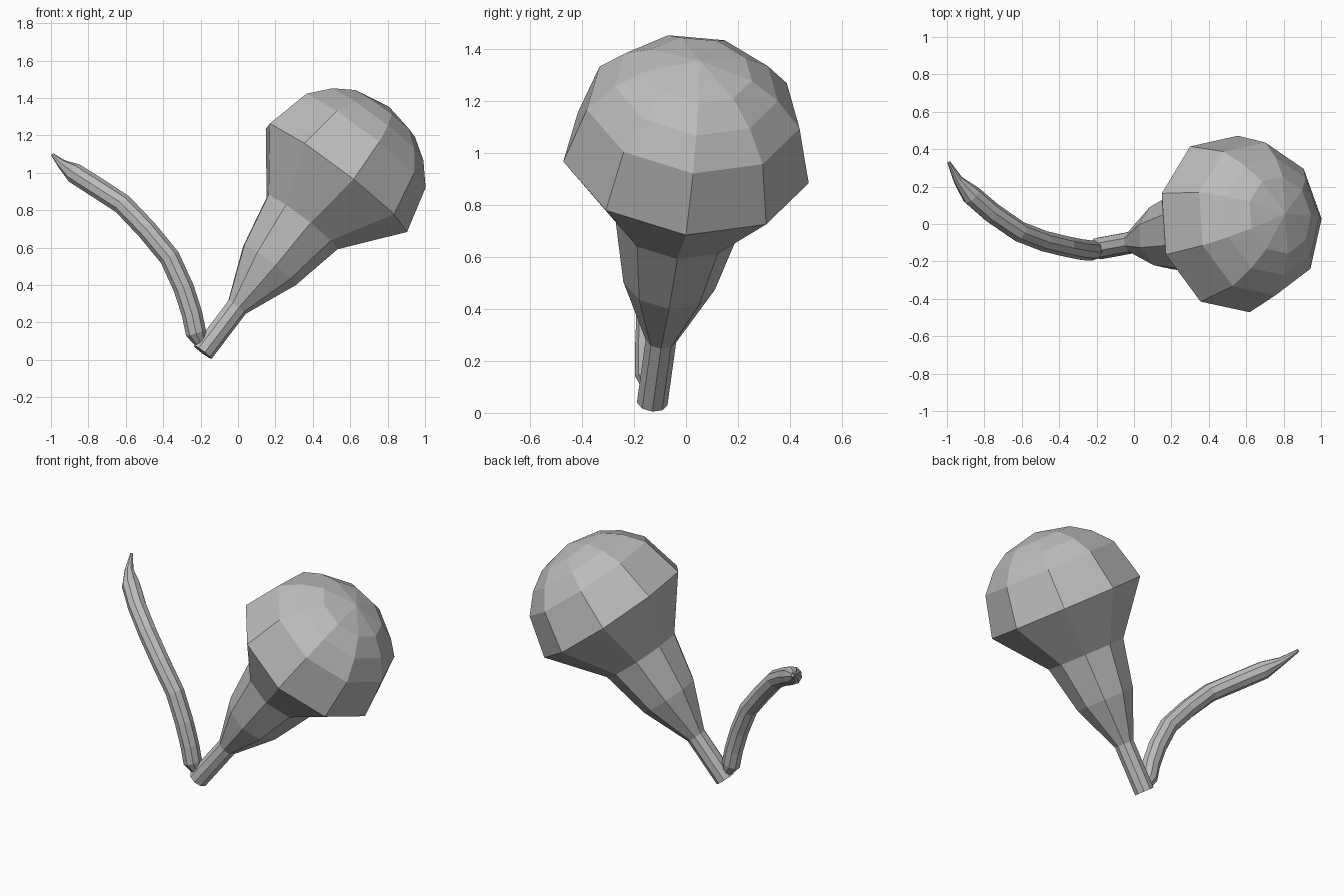
import bpy, bmesh, math
from mathutils import Vector

SIDES = 9

cube = bpy.data.objects.get("Cube")
if cube:
    bpy.data.objects.remove(cube)

grey = bpy.data.materials.new("plain_grey")
grey.use_nodes = True
colour = (0.5, 0.5, 0.5, 1)
grey.diffuse_color = colour
grey.node_tree.nodes["Principled BSDF"].inputs["Base Color"].default_value = colour


def loft(name, sections, tip=None):
    """Skin rings given as (centre, radius, u, v); cap both ends, or close on a tip."""
    bm = bmesh.new()
    rings = []
    for centre, radius, u, v in sections:
        ring = []
        for i in range(SIDES):
            a = 2 * math.pi * (i + 0.5) / SIDES
            ring.append(bm.verts.new(centre + radius * (math.cos(a) * u + math.sin(a) * v)))
        rings.append(ring)
    for low, high in zip(rings, rings[1:]):
        for i in range(SIDES):
            j = (i + 1) % SIDES
            bm.faces.new((low[i], low[j], high[j], high[i]))
    bm.faces.new(rings[0])
    if tip is None:
        bm.faces.new(rings[-1])
    else:
        top = bm.verts.new(tip)
        for i in range(SIDES):
            bm.faces.new((rings[-1][i], rings[-1][(i + 1) % SIDES], top))
    bmesh.ops.recalc_face_normals(bm, faces=bm.faces)
    mesh = bpy.data.meshes.new(name)
    bm.to_mesh(mesh)
    bm.free()
    mesh.materials.append(grey)
    obj = bpy.data.objects.new(name, mesh)
    bpy.context.collection.objects.link(obj)
    return obj


# Domed bulb on a tapering stem, turned around one leaning axis
rim = Vector((0.52, 0, 0.975))
axis = Vector((0.60, 0.11, 0.79)).normalized()
u = Vector((-0.79, 0, 0.60)).normalized()
v = axis.cross(u).normalized()
if v.y < 0:
    v.negate()
profile = [(-1.18, 0.06), (-0.875, 0.06), (-0.59, 0.18), (-0.30, 0.242),
           (0, 0.482), (0.25, 0.418), (0.36, 0.32), (0.432, 0.21)]
loft("bulb_and_stem", [(rim + axis * t, r, u, v) for t, r in profile], rim + axis * 0.478)

# Curved tendril, pinched where it meets the stem and drawn out to a point
path = [(-0.195, -0.13, 0.075, 0.025), (-0.225, -0.14, 0.144, 0.056),
        (-0.246, -0.14, 0.246, 0.056), (-0.289, -0.135, 0.38, 0.056),
        (-0.364, -0.12, 0.545, 0.056), (-0.487, -0.09, 0.695, 0.056),
        (-0.615, -0.04, 0.83, 0.056), (-0.76, 0.06, 0.925, 0.056),
        (-0.87, 0.155, 0.995, 0.055), (-0.94, 0.235, 1.045, 0.026),
        (-0.99, 0.33, 1.095, 0.009)]
points = [Vector(p[:3]) for p in path]
sections = []
for i, p in enumerate(points):
    tangent = (points[min(i + 1, len(points) - 1)] - points[max(i - 1, 0)]).normalized()
    side = Vector((0, 1, 0)) - tangent * tangent.y
    side.normalize()
    sections.append((p, path[i][3], side, tangent.cross(side)))
loft("tendril", sections)
